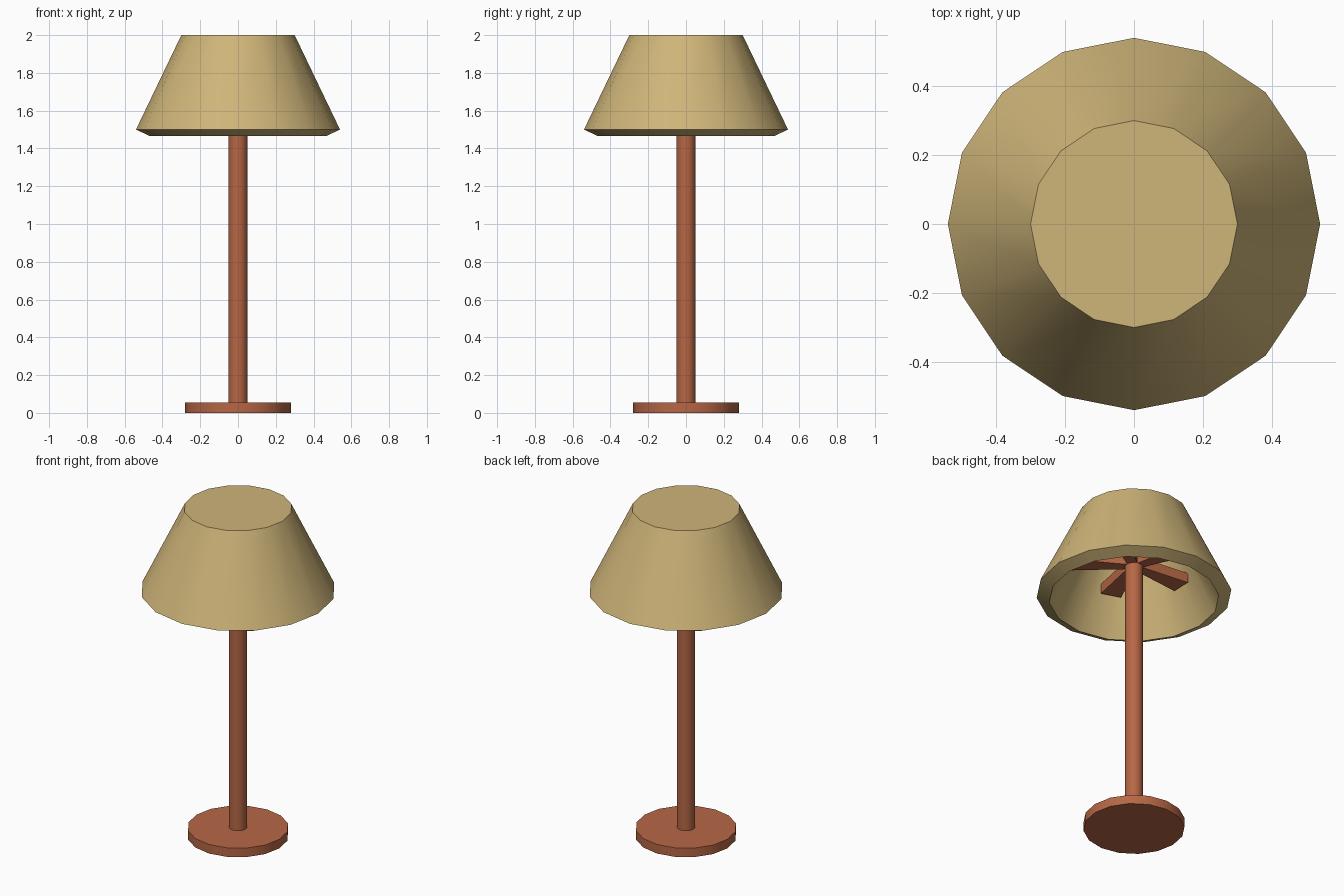
import bpy, bmesh, math
from mathutils import Matrix

if "Cube" in bpy.data.objects:
    bpy.data.objects.remove(bpy.data.objects["Cube"])

SIDES = 16


def material(name, color):
    m = bpy.data.materials.new(name)
    m.diffuse_color = (*color, 1)
    m.use_nodes = True
    m.node_tree.nodes["Principled BSDF"].inputs["Base Color"].default_value = m.diffuse_color
    return m


fabric = material("tan_fabric", (0.62, 0.46, 0.19))
wood = material("reddish_wood", (0.47, 0.135, 0.06))


def finish(bm, name, mat):
    bmesh.ops.recalc_face_normals(bm, faces=bm.faces)
    me = bpy.data.meshes.new(name)
    bm.to_mesh(me)
    bm.free()
    me.materials.append(mat)
    ob = bpy.data.objects.new(name, me)
    bpy.context.collection.objects.link(ob)
    bpy.ops.object.select_all(action='DESELECT')
    ob.select_set(True)
    bpy.context.view_layer.objects.active = ob
    bpy.ops.object.shade_smooth_by_angle(angle=math.radians(30))
    return ob


def lathe(name, profile, mat):
    """Stack rings of (radius, z) and cap both ends."""
    bm = bmesh.new()
    rings = []
    for r, z in profile:
        rings.append([bm.verts.new((r * math.cos(2 * math.pi * i / SIDES),
                                    r * math.sin(2 * math.pi * i / SIDES), z))
                      for i in range(SIDES)])
    for a, b in zip(rings, rings[1:]):
        for i in range(SIDES):
            j = (i + 1) % SIDES
            bm.faces.new((a[i], a[j], b[j], b[i]))
    bm.faces.new(rings[0])
    bm.faces.new(rings[-1])
    return finish(bm, name, mat)


# Foot and pole
lathe("base", [(0.28, 0), (0.28, 0.055)], wood)
lathe("pole", [(0.05, 0.05), (0.05, 1.73)], wood)

# Thick hollow shade: inner ceiling, inner wall, slanted rim, outer wall, top
lathe("shade", [(0.254, 1.92), (0.47, 1.467), (0.54, 1.5), (0.30, 2.0)], fabric)

# Five flared arms under the shade
bm = bmesh.new()
for k in range(5):
    made = bmesh.ops.create_cube(bm, size=1)["verts"]
    for v in made:
        outer = v.co.x > 0
        v.co.x = 0.34 if outer else 0.0
        v.co.y *= 0.12 if outer else 0.045
        v.co.z = 1.70 + v.co.z * 0.06
    bmesh.ops.rotate(bm, verts=made, cent=(0, 0, 0),
                     matrix=Matrix.Rotation(math.pi + k * math.tau / 5, 3, 'Z'))
finish(bm, "shade_arms", wood)
